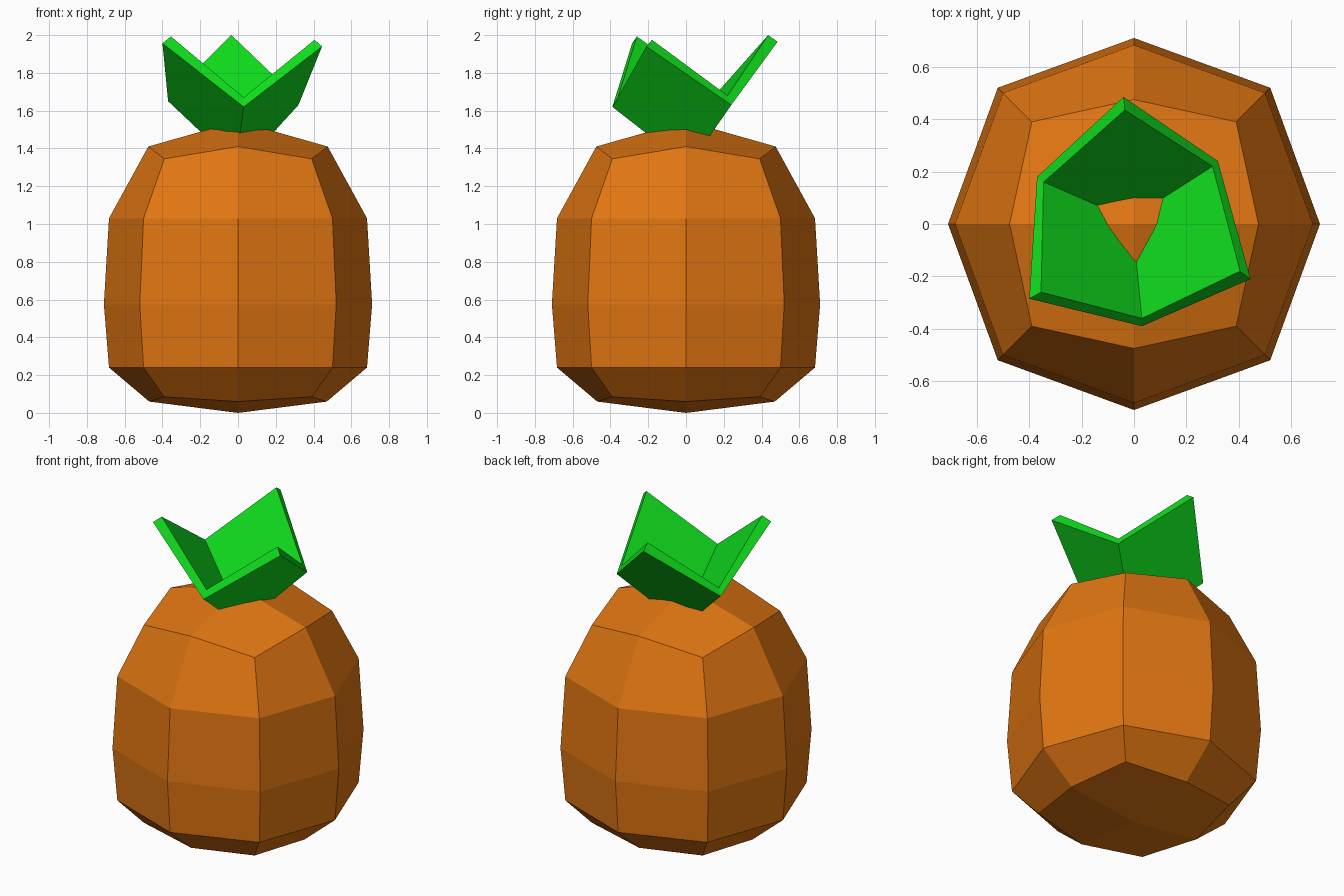
import bpy
import bmesh

if "Cube" in bpy.data.objects:
    bpy.data.objects.remove(bpy.data.objects["Cube"])


def material(name, color):
    m = bpy.data.materials.new(name)
    m.diffuse_color = (*color, 1)
    m.use_nodes = True
    m.node_tree.nodes["Principled BSDF"].inputs["Base Color"].default_value = m.diffuse_color
    return m


def finish(name, bm, mat):
    bmesh.ops.recalc_face_normals(bm, faces=bm.faces)
    mesh = bpy.data.meshes.new(name)
    bm.to_mesh(mesh)
    bm.free()
    mesh.materials.append(mat)
    obj = bpy.data.objects.new(name, mesh)
    bpy.context.collection.objects.link(obj)
    return obj


def bridge(bm, a, b):
    n = len(a)
    for i in range(n):
        j = (i + 1) % n
        bm.faces.new((a[i], a[j], b[j], b[i]))


# Fruit body: eight-sided rings (side reach, side z, corner reach, corner z)
rings = [(0.47, 0.06, 0.39, 0.085),
         (0.683, 0.24, 0.50, 0.24),
         (0.71, 0.575, 0.52, 0.575),
         (0.683, 1.03, 0.50, 1.03),
         (0.475, 1.41, 0.39, 1.345)]
dirs = [(1, 0), (1, 1), (0, 1), (-1, 1), (-1, 0), (-1, -1), (0, -1), (1, -1)]
bm = bmesh.new()
loops = []
for side, side_z, corner, corner_z in rings:
    loops.append([bm.verts.new((dx * corner, dy * corner, corner_z) if dx and dy
                               else (dx * side, dy * side, side_z))
                  for dx, dy in dirs])
for low, high in zip(loops, loops[1:]):
    bridge(bm, low, high)

# Caps: four quads meeting at a shallow apex
for loop, z in ((loops[0], 0.0), (loops[-1], 1.545)):
    apex = bm.verts.new((0, 0, z))
    for i in range(0, 8, 2):
        bm.faces.new((apex, loop[i], loop[i + 1], loop[(i + 2) % 8]))
finish("fruit_body", bm, material("orange_skin", (0.75, 0.18, 0.006)))

# Leaf crown: thick three-leaf cup, rims alternate valley and peak
outer_rim = [(0.03, -0.39, 1.62), (0.445, -0.21, 1.94), (0.32, 0.24, 1.63),
             (-0.04, 0.485, 1.965), (-0.37, 0.18, 1.65), (-0.40, -0.285, 1.957)]
inner_rim = [(0.03, -0.36, 1.67), (0.405, -0.18, 1.975), (0.30, 0.22, 1.68),
             (-0.035, 0.435, 2.0), (-0.345, 0.16, 1.69), (-0.355, -0.26, 1.993)]
outer_base = [(0.0, -0.107, 1.40), (0.11, 0.08, 1.40), (-0.105, 0.06, 1.40)]
inner_base = [(0.0, -0.055, 1.43), (0.05, 0.06, 1.43), (-0.08, 0.045, 1.43)]
bm = bmesh.new()
rims = []
for rim, base in ((outer_rim, outer_base), (inner_rim, inner_base)):
    r = [bm.verts.new(p) for p in rim]
    b = [bm.verts.new(p) for p in base]
    for k in range(3):
        bm.faces.new((b[k], b[(k + 1) % 3], r[(2 * k + 2) % 6], r[2 * k + 1], r[2 * k]))
    bm.faces.new(b)
    rims.append(r)
bridge(bm, *rims)
finish("leaf_crown", bm, material("leaf_green", (0.005, 0.72, 0.012)))
